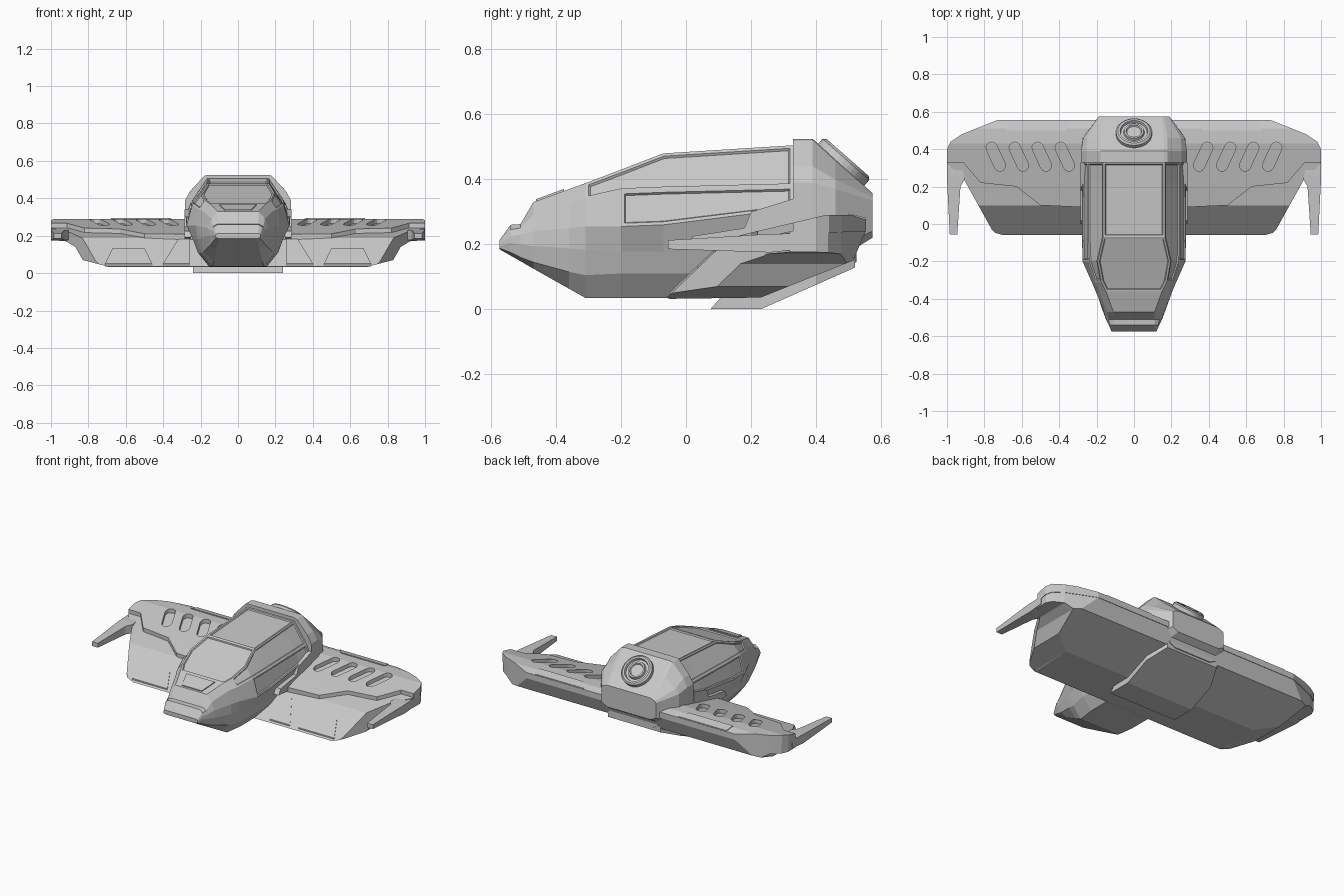
import bpy, bmesh, math
from mathutils import Vector, Matrix

if "Cube" in bpy.data.objects:
    bpy.data.objects.remove(bpy.data.objects["Cube"])

hull_grey = bpy.data.materials.new("hull_grey")
hull_grey.diffuse_color = (0.58, 0.58, 0.58, 1)
hull_grey.use_nodes = True
hull_grey.node_tree.nodes["Principled BSDF"].inputs["Base Color"].default_value = hull_grey.diffuse_color


def finish(name, bm):
    bmesh.ops.recalc_face_normals(bm, faces=bm.faces)
    me = bpy.data.meshes.new(name)
    bm.to_mesh(me)
    bm.free()
    me.materials.append(hull_grey)
    ob = bpy.data.objects.new(name, me)
    bpy.context.collection.objects.link(ob)
    return ob


def sym(half):
    return half + [(-x, v) for x, v in reversed(half) if x > 1e-6]


def prism(name, pts, axis, lo, hi):
    put = {'x': lambda a, b, h: (h, a, b),
           'y': lambda a, b, h: (a, h, b),
           'z': lambda a, b, h: (a, b, h)}[axis]
    bm = bmesh.new()
    n = len(pts)
    A = [bm.verts.new(put(a, b, lo)) for a, b in pts]
    B = [bm.verts.new(put(a, b, hi)) for a, b in pts]
    bm.faces.new(A)
    bm.faces.new(B)
    for i in range(n):
        bm.faces.new((A[i], A[(i + 1) % n], B[(i + 1) % n], B[i]))
    return finish(name, bm)


def cut(ob, other, op):
    m = ob.modifiers.new("cut", 'BOOLEAN')
    m.operation, m.object, m.solver = op, other, 'EXACT'
    dg = bpy.context.evaluated_depsgraph_get()
    me = bpy.data.meshes.new_from_object(ob.evaluated_get(dg))
    ob.modifiers.clear()
    ob.data = me
    bpy.data.objects.remove(other)
    return ob


def loft(name, stations, panels=()):
    """Stations are (y, half section from bottom to top); panels are recessed face groups."""
    bm = bmesh.new()
    rings = [[bm.verts.new((x, y, z)) for x, z in
              half + [(-x, z) for x, z in reversed(half)]] for y, half in stations]
    n = len(rings[0])
    faces = {}
    for s in range(len(rings) - 1):
        for j in range(n):
            k = (j + 1) % n
            faces[s, j] = bm.faces.new((rings[s][j], rings[s][k], rings[s + 1][k], rings[s + 1][j]))
    bm.faces.new(rings[0])
    bm.faces.new(rings[-1])
    bmesh.ops.recalc_face_normals(bm, faces=bm.faces)
    for group in panels:
        for thick, depth in ((0.010, -0.001), (0.004, -0.007)):
            bmesh.ops.inset_region(bm, faces=[faces[g] for g in group], thickness=thick,
                                   depth=depth, use_boundary=True, use_even_offset=True)
    return finish(name, bm)


def plate(name, pts, height, t=0.009):
    bm = bmesh.new()
    lo = [bm.verts.new((x, y, height(y) - 0.01)) for x, y in pts]
    hi = [bm.verts.new((x, y, height(y) + t)) for x, y in pts]
    n = len(pts)
    bm.faces.new(lo)
    bm.faces.new(hi)
    for i in range(n):
        bm.faces.new((lo[i], lo[(i + 1) % n], hi[(i + 1) % n], hi[i]))
    return finish(name, bm)


# Fuselage with recessed canopy windows
mid = [(.155, .035), (.215, .11), (.24, .178)]
front = mid + [(.278, .26), (.25, .37), (.165, .48)]
rear = mid + [(.278, .31), (.25, .38), (.165, .505)]
near = [(a + (c - a) * .75, b + (d - b) * .75) for (a, b), (c, d) in zip(front, rear)]
raised = [(.155, .075), (.215, .13), (.25, .19)] + rear[3:]
body = [
    (-.575, [(.10, .185), (.115, .188), (.12, .193), (.12, .20), (.118, .207), (.11, .212)]),
    (-.54, [(.105, .165), (.13, .175), (.135, .205), (.135, .225), (.13, .245), (.11, .26)]),
    (-.51, [(.11, .148), (.14, .16), (.15, .20), (.148, .23), (.135, .25), (.11, .262)]),
    (-.47, [(.115, .125), (.152, .145), (.165, .195), (.16, .24), (.145, .29), (.11, .33)]),
    (-.36, [(.13, .063), (.185, .115), (.202, .188), (.205, .25), (.185, .33), (.15, .37)]),
    (-.31, [(.14, .035), (.195, .105), (.218, .183), (.226, .255), (.21, .34), (.175, .388)]),
    (-.20, mid + [(.275, .255), (.245, .365), (.195, .43)]),
    (-.07, front), (.23, near), (.33, raised),
    (.42, [(.15, .11), (.21, .155), (.25, .21), (.26, .32), (.25, .38), (.16, .47)]),
    (.525, [(.13, .145), (.17, .165), (.20, .24), (.20, .30), (.18, .33), (.15, .36)])]
groups = [[(4, 5), (5, 5), (6, 5)], [(7, 5), (8, 5)]]
for j in (4, 6):
    groups.append([(s, j) for s in (5, 6, 7, 8)])
for j in (3, 7):
    groups.append([(s, j) for s in (6, 7, 8)])
loft("fuselage", body, groups)
plate("hood_panel", sym([(.07, -.462), (.10, -.375)]), lambda y: .37 + (y + .36) * .364, .006)

# Rear cap with sloped back
collar = [(.20, .15), (.283, .18), (.283, .39), (.255, .44), (.18, .52), (.16, .525)]
loft("rear_cap", [
    (.33, collar), (.39, collar),
    (.46, [(.20, .15), (.275, .19), (.272, .37), (.25, .40), (.18, .455), (.16, .461)]),
    (.574, [(.15, .22), (.19, .24), (.19, .335), (.185, .345), (.16, .355), (.15, .358)])])

# Round vent on the rear cap
bm = bmesh.new()
prof = [(.096, -.03), (.096, .022), (.086, .03), (.074, .03), (.070, .016),
        (.056, .016), (.052, .03), (.042, .03), (.038, .022)]
rings = [[bm.verts.new((r * math.cos(a * math.pi / 16), r * math.sin(a * math.pi / 16), h))
          for a in range(32)] for r, h in prof]
for A, B in zip(rings, rings[1:]):
    for i in range(32):
        bm.faces.new((A[i], A[(i + 1) % 32], B[(i + 1) % 32], B[i]))
bm.faces.new(rings[0])
bm.faces.new(rings[-1])
rot = Vector((0, .66, .75)).to_track_quat('Z', 'X').to_matrix().to_4x4()
bm.transform(Matrix.Translation((0, .478, .445)) @ rot)
finish("rear_vent", bm)

# Wing: side, plan and front outlines intersected
wing = prism("wing_body", [(-.06, .035), (.10, .188), (.20, .212), (.43, .265), (.50, .265), (.552, .25),
                           (.552, .238), (.515, .15), (.23, .036), (-.05, .032)], 'x', -1.1, 1.1)
plan = prism("plan", sym([(0, -.2), (.72, -.2), (.725, -.065), (.76, -.03), (.91, .24), (.997, .32),
                          (.997, .40), (.978, .438), (.92, .477), (.73, .553), (.73, .7), (0, .7)]), 'z', -1, 1)
cut(wing, plan, 'INTERSECT')
outline = prism("outline", sym([(0, .01), (.66, .01), (.70, .036), (.83, .07), (.87, .14), (.92, .17),
                                (1.05, .18), (1.05, .5), (0, .5)]), 'y', -1, 1)
cut(wing, outline, 'INTERSECT')

# Raised upper wing deck with slots
deck = prism("wing_deck", [(.08, .16), (.08, .205), (.20, .236), (.43, .290), (.51, .290),
                           (.555, .276), (.555, .24), (.43, .235), (.20, .185)], 'x', -1.1, 1.1)
plan = prism("plan", sym([(0, .09), (.28, .09), (.50, .10), (.63, .20), (.82, .22), (.914, .33), (1, .33),
                          (1, .40), (.98, .44), (.92, .48), (.73, .556), (.73, .7), (0, .7)]), 'z', -1, 1)
cut(deck, plan, 'INTERSECT')
for side in (-1, 1):
    for i in range(4):
        cx, pts = .37 + .123 * i, []
        for end in (1, -1):
            for a in range(0, 181, 30):
                t = math.radians(a - 25 + (0 if end > 0 else 180))
                pts.append((side * (cx + end * .022 + .03 * math.cos(t)),
                            .36 + end * .048 + .03 * math.sin(t)))
        cut(deck, prism("slot", pts, 'z', 0, 1), 'DIFFERENCE')


def slope(y):
    return .035 + (y + .06) * .956


for side, label in ((-1, "left"), (1, "right")):
    def flip(pts):
        return [(side * x, y) for x, y in pts]
    # Wing panels
    plate(label + "_front_panel", flip([(.46, -.05), (.50, .035), (.67, .035), (.71, -.05)]), slope, .008)
    plate(label + "_root_panel", flip([(.26, -.05), (.40, -.05), (.32, .085), (.26, .085)]), slope, .008)
    plate(label + "_rear_panel", flip([(.33, .553), (.37, .50), (.68, .50), (.67, .553)]),
          lambda y: .29 - max(0, y - .51) * .31, .005)
    # Tip prong
    prong = prism(label + "_tip_prong", flip([(.945, -.055), (.985, -.055), (1, .24), (1, .36),
                                              (.93, .36), (.905, .24), (.928, .20)]), 'z', 0, 1)
    cut(prong, prism("shape", [(-.2, .188), (-.05, .185), (.26, .175), (.5, .20),
                               (.5, .235), (.26, .232), (-.05, .213), (-.2, .205)], 'x', -2, 2), 'INTERSECT')
    # Side arm of the rear cap
    prism(label + "_side_arm", [(0, .19), (.02, .225), (.18, .25), (.20, .30), (.33, .34), (.33, .17)],
          'x', *sorted((side * .25, side * .286)))

# Belly keel plate
keel = prism("belly_keel", [(.075, 0), (.23, 0), (.52, .128), (.52, .17), (.23, .05), (.115, .045)], 'x', -1, 1)
cut(keel, prism("plan", sym([(0, 0), (.24, 0), (.24, .40), (.18, .53), (0, .53)]), 'z', -1, 1), 'INTERSECT')
